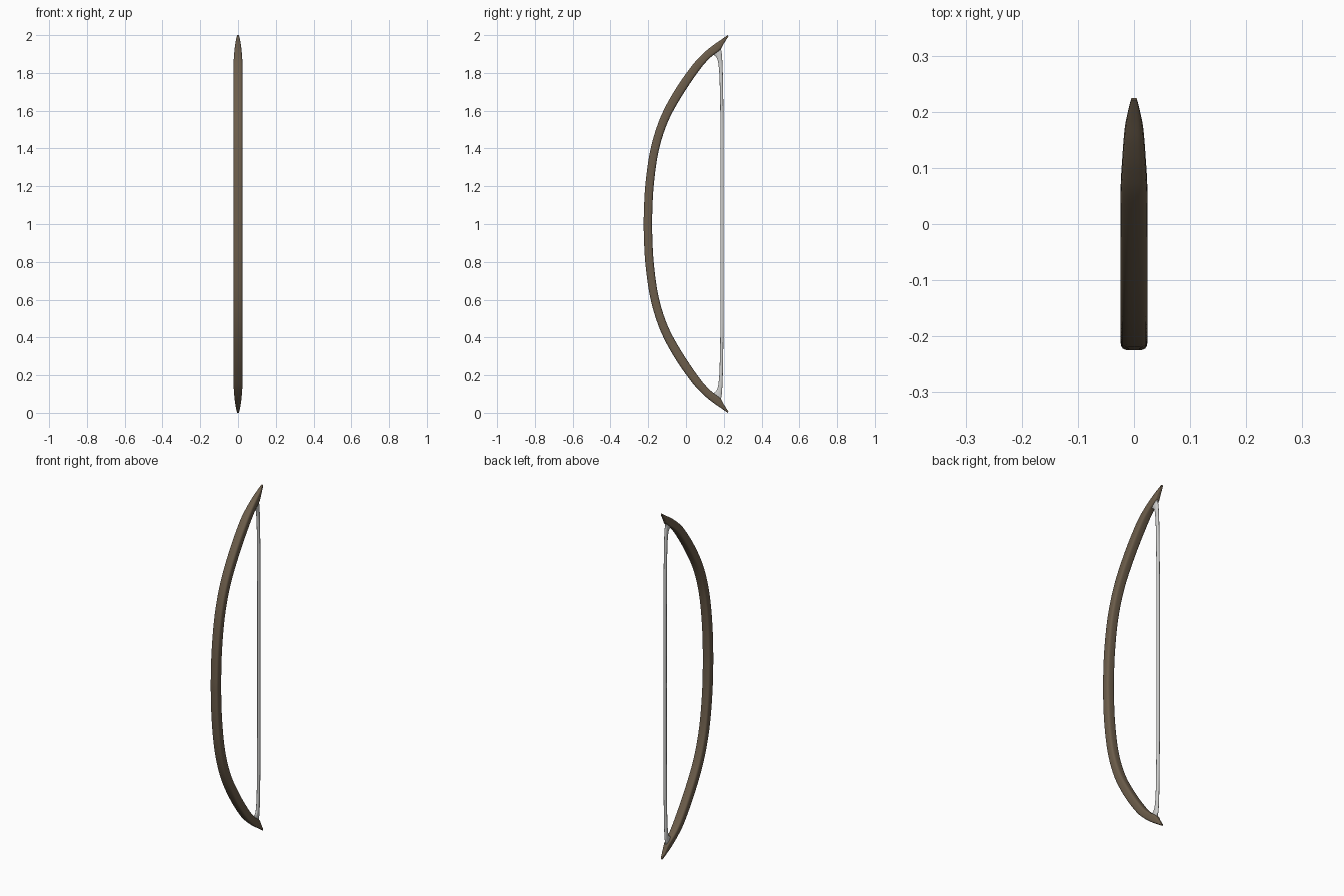
import bpy, bmesh, math
from mathutils import Vector

if "Cube" in bpy.data.objects:
    bpy.data.objects.remove(bpy.data.objects["Cube"])


def material(name, rgb):
    m = bpy.data.materials.new(name)
    m.diffuse_color = (*rgb, 1)
    m.use_nodes = True
    m.node_tree.nodes["Principled BSDF"].inputs["Base Color"].default_value = m.diffuse_color
    return m


def catmull(rows, steps):
    """Smoothly resample a list of equal-length tuples."""
    out = []
    for i in range(len(rows) - 1):
        p = [rows[min(max(k, 0), len(rows) - 1)] for k in (i - 1, i, i + 1, i + 2)]
        for s in range(steps):
            t = s / steps
            out.append(tuple(0.5 * (2 * b + (c - a) * t + (2 * a - 5 * b + 4 * c - d) * t * t
                                    + (3 * b - a - 3 * c + d) * t ** 3)
                             for a, b, c, d in zip(*p)))
    out.append(rows[-1])
    return out


def mirrored(half):
    """Full path from the upper half, mirrored about z = 1."""
    low = [(a, 2 - b, c, 2 - d, w) for a, b, c, d, w in half[:0:-1]]
    return low + half


def loft(name, rows, mat, power, sides):
    """Rows: outer y, outer z, inner y, inner z, half width; superellipse section."""
    bm = bmesh.new()
    rings = []
    for oy, oz, iy, iz, w in rows:
        o, n = Vector((0, oy, oz)), Vector((0, iy, iz))
        mid, half = (o + n) / 2, (n - o) / 2
        ring = []
        for k in range(sides):
            a = 2 * math.pi * (k + 0.5) / sides
            c, s = math.cos(a), math.sin(a)
            u = math.copysign(abs(c) ** power, c)
            v = math.copysign(abs(s) ** power, s)
            ring.append(bm.verts.new(mid + half * v + Vector((w * u, 0, 0))))
        rings.append(ring)
    for r, q in zip(rings, rings[1:]):
        for k in range(sides):
            j = (k + 1) % sides
            bm.faces.new((r[k], r[j], q[j], q[k]))
    bm.faces.new(rings[0][::-1])
    bm.faces.new(rings[-1])
    bmesh.ops.recalc_face_normals(bm, faces=bm.faces)
    me = bpy.data.meshes.new(name)
    bm.to_mesh(me)
    bm.free()
    me.materials.append(mat)
    ob = bpy.data.objects.new(name, me)
    bpy.context.collection.objects.link(ob)
    bpy.context.view_layer.objects.active = ob
    ob.select_set(True)
    bpy.ops.object.shade_smooth_by_angle(angle=math.radians(50))
    ob.select_set(False)


wood = material("brown wood", (0.15, 0.11, 0.07))
cord = material("pale grey cord", (0.62, 0.62, 0.61))

# Bow stave, upper half from grip to tip
stave = [
    (-0.225, 1.0, -0.180, 1.0, 0.024),
    (-0.216, 1.2, -0.172, 1.19, 0.024),
    (-0.187, 1.4, -0.145, 1.385, 0.024),
    (-0.133, 1.57, -0.094, 1.545, 0.024),
    (-0.052, 1.72, -0.014, 1.69, 0.024),
    (0.037, 1.845, 0.075, 1.82, 0.024),
    (0.090, 1.902, 0.130, 1.882, 0.021),
    (0.140, 1.944, 0.180, 1.922, 0.017),
    (0.185, 1.975, 0.200, 1.955, 0.012),
    (0.221, 2.0, 0.225, 1.994, 0.005),
]
loft("bow_stave", mirrored(catmull(stave, 5)), wood, 0.5, 20)

# Bowstring, flaring where it meets the tips
string = [
    (0.182, 1.0, 0.200, 1.0, 0.008),
    (0.182, 1.5, 0.199, 1.5, 0.008),
    (0.178, 1.75, 0.196, 1.75, 0.008),
    (0.172, 1.84, 0.193, 1.85, 0.008),
    (0.162, 1.88, 0.190, 1.90, 0.008),
    (0.142, 1.897, 0.184, 1.935, 0.008),
]
loft("bowstring", mirrored(catmull(string, 4)), cord, 0.8, 12)
